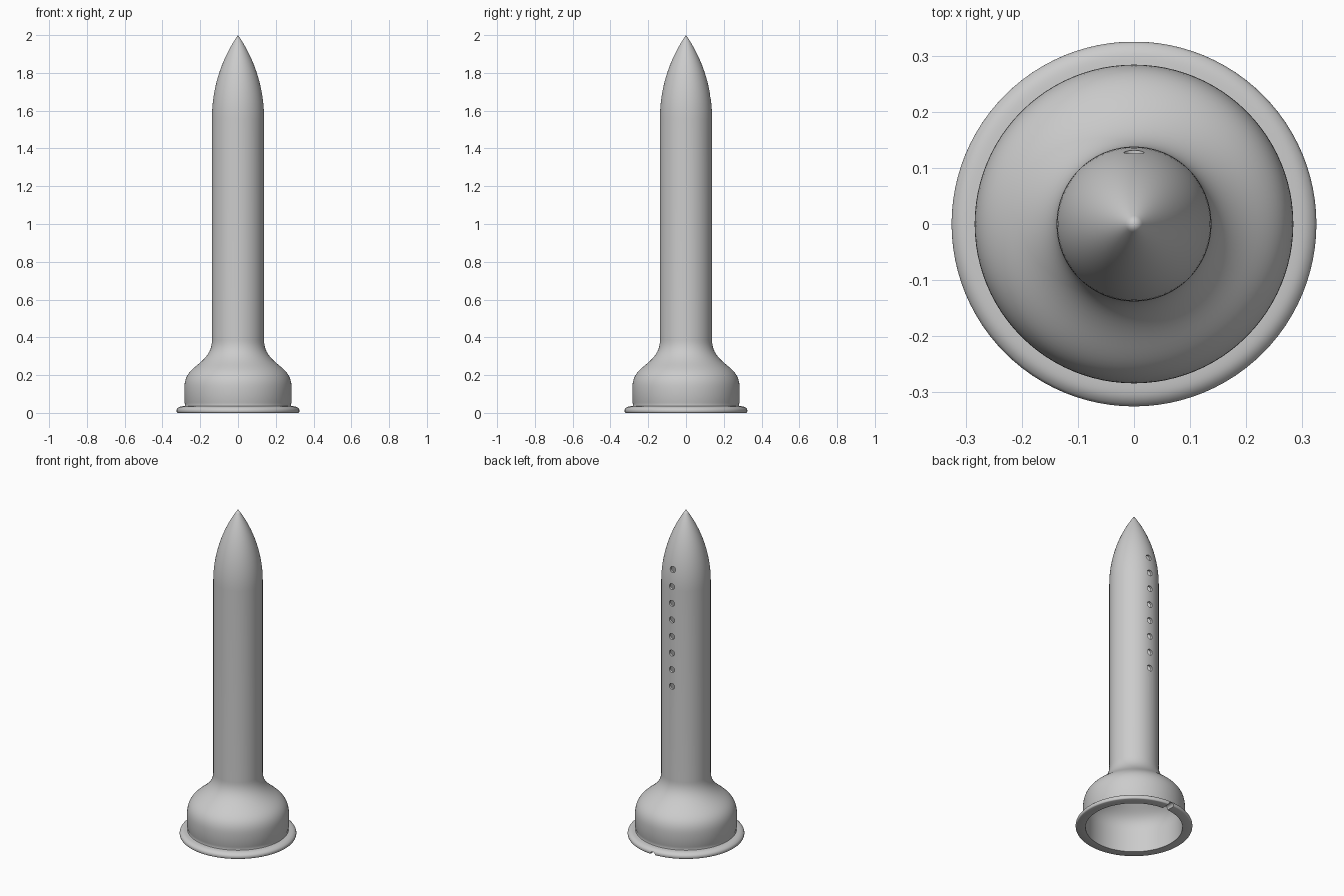
import bpy, bmesh, math
from mathutils import Matrix, Vector

cube = bpy.data.objects.get("Cube")
if cube:
    bpy.data.objects.remove(cube, do_unlink=True)

SEGMENTS = 96
TUBE_R, SHOULDER_Z, TIP_Z = 0.138, 1.56, 2.0
WALL = 0.014

grey = bpy.data.materials.new("plain grey")
grey.use_nodes = True
colour = (0.6, 0.6, 0.6, 1)
grey.diffuse_color = colour
grey.node_tree.nodes["Principled BSDF"].inputs["Base Color"].default_value = colour


def make_object(name, bm):
    mesh = bpy.data.meshes.new(name)
    bm.to_mesh(mesh)
    bm.free()
    mesh.materials.append(grey)
    obj = bpy.data.objects.new(name, mesh)
    bpy.context.collection.objects.link(obj)
    return obj


def bezier(a, b, c, d, steps=12):
    """Sample a cubic curve in the (radius, height) plane."""
    a, b, c, d = map(Vector, (a, b, c, d))
    return [a * (1 - t) ** 3 + b * 3 * t * (1 - t) ** 2 + c * 3 * t * t * (1 - t) + d * t ** 3
            for t in (i / steps for i in range(steps + 1))]


def ogive(radius, tip, steps=20):
    """Pointed nose arc, tangent to the tube, from shoulder to tip."""
    h = tip - SHOULDER_Z
    big = (radius ** 2 + h ** 2) / (2 * radius)
    heights = [h * i / steps for i in range(steps + 1)]
    return [Vector((max(0, math.sqrt(big ** 2 - z * z) - big + radius), SHOULDER_Z + z))
            for z in heights]


def shell_side(inset, tip):
    """Bell, neck, tube and nose, moved inward by the inset."""
    path = bezier((0.284, 0.13), (0.284, 0.2), (0.25, 0.225), (0.21, 0.258))
    path += bezier((0.21, 0.258), (0.165, 0.295), (0.138, 0.33), (0.138, 0.385))[1:]
    path = [Vector((p.x - inset, p.y)) for p in path]
    return path + ogive(TUBE_R - inset, tip)


# Closed wall section: rounded flange, outer skin, then inner skin back down
flange = [Vector((0.27, 0)), Vector((0.319, 0))]
flange += bezier((0.319, 0), (0.327, 0.002), (0.327, 0.018), (0.32, 0.024), 8)[1:]
flange += bezier((0.32, 0.024), (0.31, 0.034), (0.3, 0.035), (0.282, 0.036), 8)[1:]
flange += [Vector((0.28, 0.046)), Vector((0.284, 0.056))]
section = flange + shell_side(0, TIP_Z) + shell_side(WALL, TIP_Z - 0.025)[::-1]

bm = bmesh.new()
verts = [bm.verts.new((p.x, 0, p.y)) for p in section]
edges = [bm.edges.new((verts[i], verts[(i + 1) % len(verts)])) for i in range(len(verts))
         if section[i].x > 1e-5 or section[(i + 1) % len(verts)].x > 1e-5]
bmesh.ops.spin(bm, geom=verts + edges, cent=(0, 0, 0), axis=(0, 0, 1),
               angle=math.tau, steps=SEGMENTS)
bmesh.ops.remove_doubles(bm, verts=bm.verts, dist=1e-4)
bmesh.ops.dissolve_degenerate(bm, edges=bm.edges, dist=1e-5)
bmesh.ops.recalc_face_normals(bm, faces=bm.faces)
body = make_object("hollow_body", bm)

# Row of round holes up the back, and a round notch under the flange
bm = bmesh.new()


def add_drill(z, radius, y_middle, length):
    bmesh.ops.create_cone(
        bm, cap_ends=True, segments=24, radius1=radius, radius2=radius, depth=length,
        matrix=Matrix.Translation((0, y_middle, z)) @ Matrix.Rotation(math.pi / 2, 4, 'X'))


for i in range(8):
    add_drill(0.965 + 0.102 * i, 0.018, 0.14, 0.12)
add_drill(0, 0.018, 0.31, 0.12)
cutter = make_object("hole_cutter", bm)
cutter.hide_render = True

cut = body.modifiers.new("holes", 'BOOLEAN')
cut.operation, cut.solver, cut.object = 'DIFFERENCE', 'EXACT', cutter
bpy.ops.object.select_all(action='DESELECT')
bpy.context.view_layer.objects.active = body
body.select_set(True)
bpy.ops.object.modifier_apply(modifier=cut.name)
bpy.data.objects.remove(cutter, do_unlink=True)
bpy.ops.object.shade_smooth_by_angle(angle=math.radians(35))
